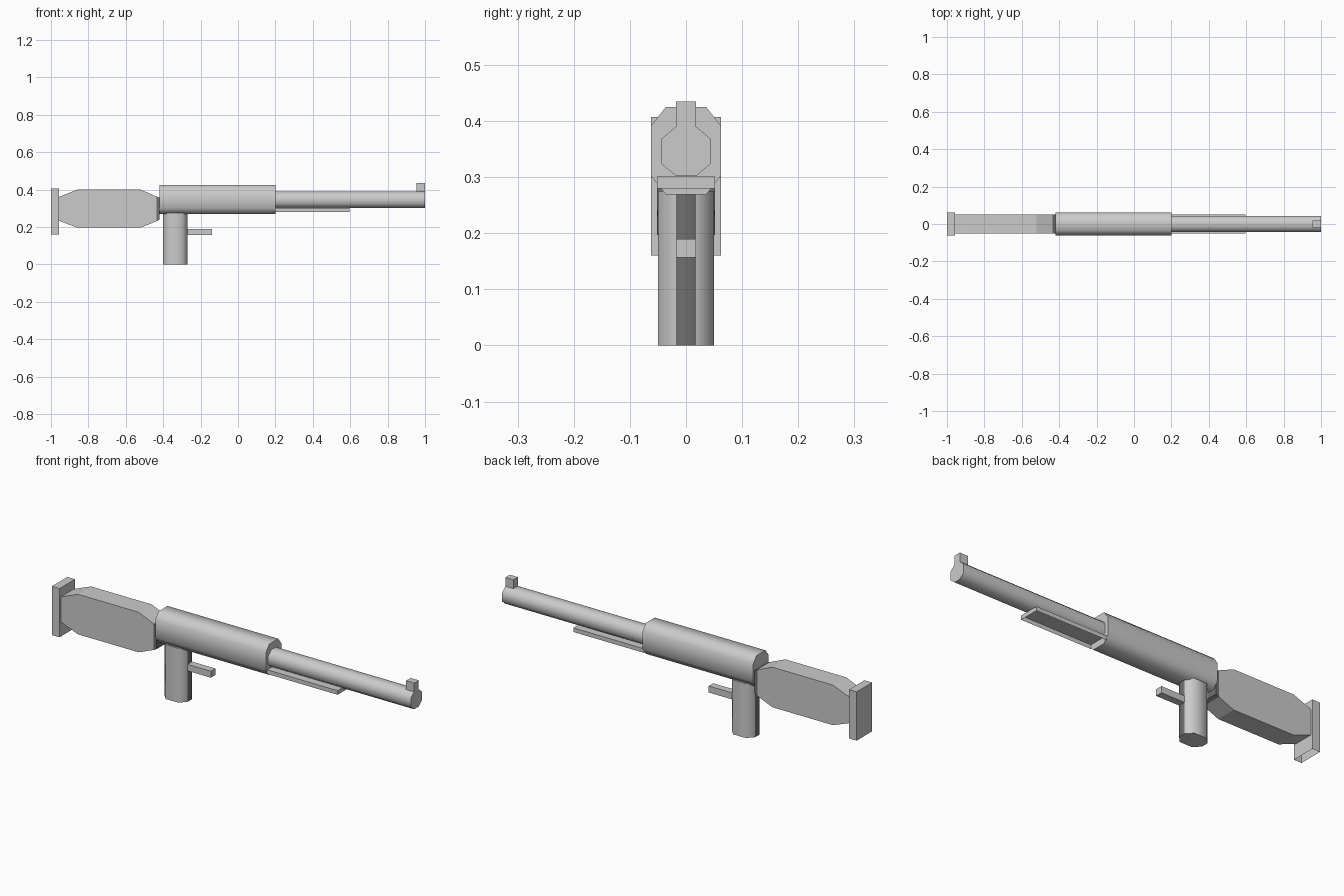
import bpy, bmesh, math
from mathutils import Vector

if "Cube" in bpy.data.objects:
    bpy.data.objects.remove(bpy.data.objects["Cube"])


def material(name, v):
    m = bpy.data.materials.new(name)
    m.diffuse_color = (v, v, v, 1)
    m.use_nodes = True
    m.node_tree.nodes["Principled BSDF"].inputs["Base Color"].default_value = m.diffuse_color
    return m


GREY = material("light grey", 0.6)
DARK = material("dark grey", 0.16)


def prism(name, profile, axis, a, b, mat=GREY, smooth=True, open_bottom=False):
    """Extrude a closed 2D profile along an axis from a to b."""
    def place(p, t):
        if axis == 'x':
            return (t, p[0], p[1])
        if axis == 'y':
            return (p[0], t, p[1])
        return (p[0], p[1], t)
    bm = bmesh.new()
    lo = [bm.verts.new(place(p, a)) for p in profile]
    hi = [bm.verts.new(place(p, b)) for p in profile]
    n = len(profile)
    bm.faces.new(lo)
    bm.faces.new(hi)
    for i in range(n):
        j = (i + 1) % n
        bm.faces.new((lo[i], lo[j], hi[j], hi[i]))
    bmesh.ops.recalc_face_normals(bm, faces=bm.faces)
    if open_bottom:
        down = [f for f in bm.faces if f.normal.z < -0.9]
        bmesh.ops.delete(bm, geom=down, context='FACES_ONLY')
    me = bpy.data.meshes.new(name)
    bm.to_mesh(me)
    bm.free()
    me.materials.append(mat)
    ob = bpy.data.objects.new(name, me)
    bpy.context.collection.objects.link(ob)
    if smooth:
        bpy.ops.object.select_all(action='DESELECT')
        ob.select_set(True)
        bpy.context.view_layer.objects.active = ob
        bpy.ops.object.shade_smooth_by_angle(angle=math.radians(60))
    return ob


def octagon(cx, cy, rx, ry, fx, fy):
    """Chamfered rectangle: half sizes rx, ry and half flat lengths fx, fy."""
    return [(cx + x, cy + y) for x, y in (
        (fx, -ry), (rx, -fy), (rx, fy), (fx, ry),
        (-fx, ry), (-rx, fy), (-rx, -fy), (-fx, -ry))]


def box(name, x, y, z, open_bottom=False):
    prof = [(x[0], z[0]), (x[1], z[0]), (x[1], z[1]), (x[0], z[1])]
    return prism(name, prof, 'y', -y, y, smooth=False, open_bottom=open_bottom)


# Main body and barrel
prism("receiver", octagon(0, 0.347, 0.062, 0.078, 0.036, 0.045), 'x', -0.42, 0.2)
prism("barrel", octagon(0, 0.346, 0.044, 0.044, 0.018, 0.022), 'x', 0.19, 1.0)
box("front_sight", (0.955, 1.0), 0.018, (0.385, 0.435))
box("handguard", (0.2, 0.595), 0.052, (0.28, 0.301), True)

# Shoulder stock, its dark joint and the butt plate
stock = [(-0.96, 0.36), (-0.96, 0.235), (-0.86, 0.197), (-0.52, 0.197),
         (-0.437, 0.231), (-0.437, 0.364), (-0.52, 0.4), (-0.86, 0.4)]
prism("stock", stock, 'y', -0.052, 0.052, smooth=False)
joint = [(-0.437, 0.231), (-0.42, 0.24), (-0.42, 0.357), (-0.437, 0.364)]
prism("stock_joint", joint, 'y', -0.052, 0.052, DARK, smooth=False)
box("butt_plate", (-1.0, -0.957), 0.062, (0.16, 0.407), True)

# Grip with dark front and back strips
grip = prism("grip", octagon(-0.335, 0, 0.065, 0.05, 0.035, 0.018), 'z', 0, 0.275)
grip.data.materials.append(DARK)
for f in grip.data.polygons:
    if abs(f.normal.x) > 0.95:
        f.material_index = 1
box("trigger", (-0.275, -0.14), 0.018, (0.157, 0.19))
